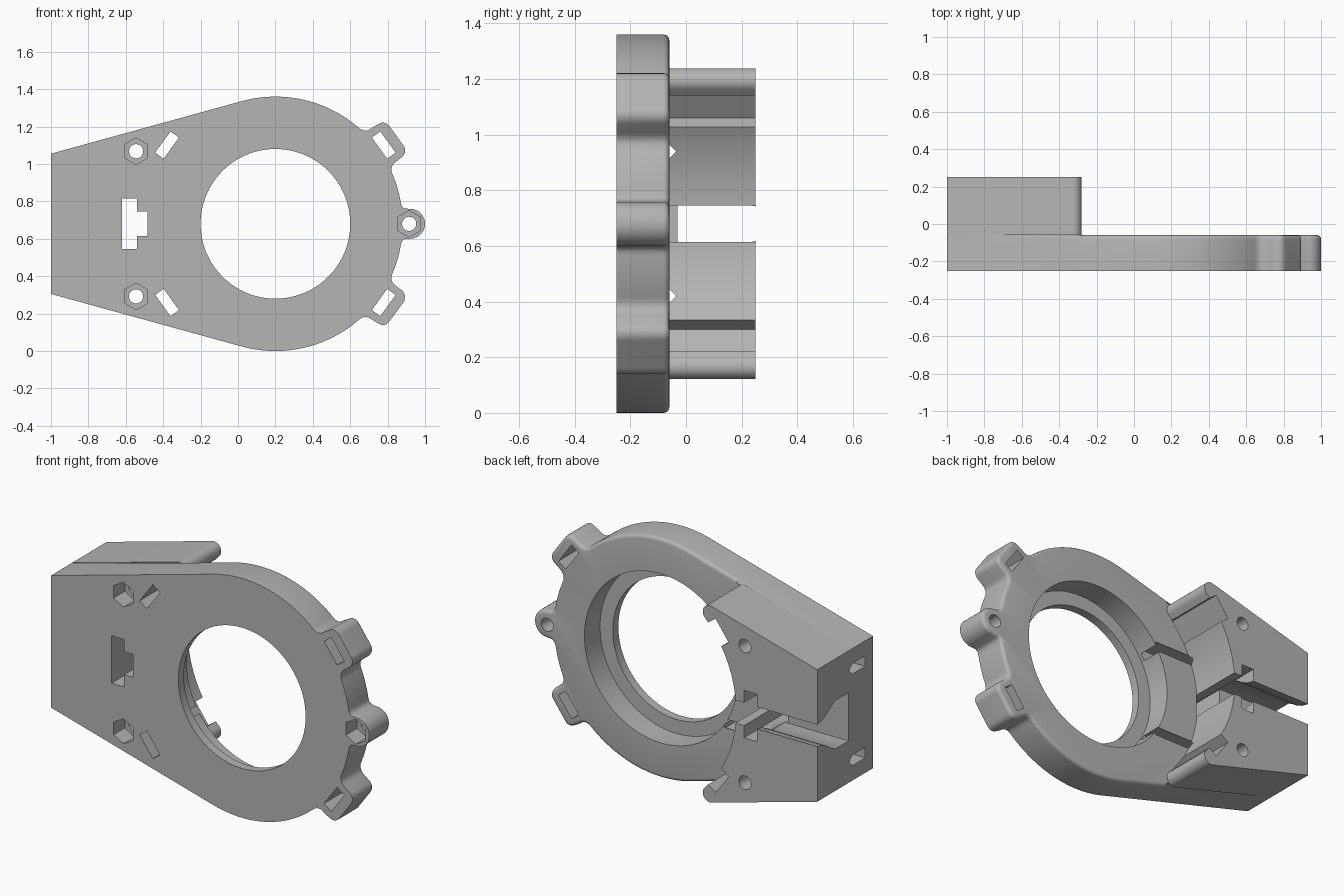
import bpy, bmesh, math
from mathutils import Vector

if "Cube" in bpy.data.objects:
    bpy.data.objects.remove(bpy.data.objects["Cube"])

grey = bpy.data.materials.new("plain_grey")
grey.use_nodes = True
grey.diffuse_color = (0.46, 0.46, 0.46, 1)
grey.node_tree.nodes["Principled BSDF"].inputs["Base Color"].default_value = grey.diffuse_color

CX, CZ, R = 0.2, 0.68, 0.68          # ring centre and outer radius
FRONT, STEP, BACK = -0.25, -0.06, 0.25
LUG = math.radians(36)               # direction of the slotted lugs
TANGENT = math.radians(105.4)        # where the straight sides leave the ring
MIRROR = (1, -1)


def polar(r, a, cx=CX, cz=CZ):
    return (cx + r * math.cos(a), cz + r * math.sin(a))


def circle(cx, cz, r, n, start=0.0):
    return [polar(r, start + math.tau * i / n, cx, cz) for i in range(n)]


def prism(name, pts, lo, hi, axis="y"):
    """Extrude a closed profile along y (x,z points) or x (y,z points)."""
    bm = bmesh.new()
    place = (lambda p, d: (p[0], d, p[1])) if axis == "y" else (lambda p, d: (d, p[0], p[1]))
    a = [bm.verts.new(place(p, lo)) for p in pts]
    b = [bm.verts.new(place(p, hi)) for p in pts]
    bm.faces.new(a)
    bm.faces.new(b[::-1])
    for i in range(len(pts)):
        j = (i + 1) % len(pts)
        bm.faces.new((a[j], a[i], b[i], b[j]))
    bmesh.ops.recalc_face_normals(bm, faces=bm.faces)
    mesh = bpy.data.meshes.new(name)
    bm.to_mesh(mesh)
    bm.free()
    mesh.materials.append(grey)
    obj = bpy.data.objects.new(name, mesh)
    bpy.context.collection.objects.link(obj)
    return obj


def turned_box(angle, r0, r1, half):
    """Rectangle set radially on the ring."""
    u = Vector((math.cos(angle), math.sin(angle)))
    v = Vector((-u.y, u.x))
    c = Vector((CX, CZ))
    return [tuple(c + u * r + v * t) for r, t in ((r0, -half), (r1, -half), (r1, half), (r0, half))]


# Outline of the ring with its lugs blended in
def smooth_min(a, b, k=0.045):
    h = max(k - abs(a - b), 0) / k
    return min(a, b) - h * h * k / 4


def distance(r, a):
    d = r - R
    x, z = r * math.cos(a), r * math.sin(a)
    d = smooth_min(d, math.hypot(x - 0.72, z) - 0.08)
    for s in MIRROR:
        u = r * math.cos(a - s * LUG) - 0.65
        v = r * math.sin(a - s * LUG)
        qx, qz = abs(u) - 0.105, abs(v) - 0.065
        box = math.hypot(max(qx, 0), max(qz, 0)) + min(max(qx, qz), 0) - 0.045
        d = smooth_min(d, box)
    return d


def edge_radius(a):
    lo, hi = 0.6, 0.9
    for _ in range(30):
        mid = (lo + hi) / 2
        lo, hi = (mid, hi) if distance(mid, a) < 0 else (lo, mid)
    return lo


STEPS = 280
outline = []
for i in range(STEPS + 1):
    a = TANGENT * (2 * i / STEPS - 1)
    outline.append(polar(edge_radius(a), a))
SPLIT = -0.28
top = outline[-1]
t = (top[0] - SPLIT) / (top[0] + 1)
split_z = top[1] + (1.055 - top[1]) * t
outline += [(SPLIT, split_z), (-1, 1.055), (-1, 2 * CZ - 1.055), (SPLIT, 2 * CZ - split_z)]
plate = prism("ring_plate", outline, FRONT, STEP)

# Rounded rear rim, stopping at the block
bm = bmesh.new()
bm.from_mesh(plate.data)
rim = [e for e in bm.edges
       if all(abs(v.co.y - STEP) < 1e-4 and v.co.x > SPLIT - 1e-3 for v in e.verts)
       and max(v.co.x for v in e.verts) > SPLIT + 1e-3]
bmesh.ops.bevel(bm, geom=rim, offset=0.02, segments=4, profile=0.5, affect="EDGES")
bm.to_mesh(plate.data)
bm.free()

# Rear block with a concave end and rounded tips
ARC, TIP = 0.69, 0.045
n = R - TIP
tip_r = ARC + TIP
tip_a = TANGENT + math.acos(n / tip_r)
tx, tz = polar(tip_r, tip_a)
half = [(-1, 1.055)]
for i in range(15):
    a = TANGENT + (tip_a - math.pi - TANGENT) * i / 14
    half.append(polar(TIP, a, tx, tz))
for i in range(1, 33):
    half.append(polar(ARC, tip_a + (math.pi - tip_a) * i / 32))
lower = [(x, 2 * CZ - z) for x, z in half[:-1]][::-1]
block = prism("clamp_block", half + lower, STEP, BACK)

# Cutters: the ring bore and its counterbore
plate_cuts = [prism("bore", circle(CX, CZ, 0.4, 128), -0.4, 0.4),
              prism("counterbore", circle(CX, CZ, 0.48, 128), -0.2, 0.4)]
block_cuts, shared = [], []

# Screw holes with hexagonal nut pockets
for x, z in ((-0.545, 1.068), (-0.545, 0.292), (0.915, CZ)):
    shared.append(prism("screw_hole", circle(x, z, 0.038, 32), -0.4, 0.4))
    plate_cuts.append(prism("nut_pocket", circle(x, z, 0.071, 6, math.pi / 2), -0.4, -0.15))

# Tangential slots, opened into grooves along the concave end
for s in MIRROR:
    for a in (s * LUG, math.pi - s * LUG):
        plate_cuts.append(prism("slot", turned_box(a, 0.688, 0.744, 0.07), -0.4, 0.0))
    block_cuts.append(prism("groove", turned_box(math.pi - s * LUG, 0.64, 0.744, 0.07), -0.2, 0.4))

# Pointed cable tunnels running lengthwise
for s in MIRROR:
    z = CZ + s * 0.26
    tunnel = [(-0.18, z - 0.03), (-0.065, z - 0.03), (-0.035, z), (-0.065, z + 0.03), (-0.18, z + 0.03)]
    shared.append(prism("tunnel", tunnel, -1.2, -0.2, "x"))

# T-shaped window
window = [(-0.62, 0.135), (-0.54, 0.135), (-0.54, 0.065), (-0.485, 0.065)]
window = window + [(x, -z) for x, z in window[::-1]]
shared.append(prism("window", [(x, CZ + z) for x, z in window], -0.4, 0.4))

# Lengthwise gap and the flared channel at the end
gap = [(-0.03, CZ - 0.06), (0.4, CZ - 0.06), (0.4, CZ + 0.06), (-0.03, CZ + 0.06)]
block_cuts.append(prism("gap", gap, -1.2, -0.3, "x"))
flare = [(-0.03, 0.137), (0.09, 0.137), (0.12, 0.12), (0.16, 0.093), (0.2, 0.074), (0.26, 0.06)]
flare = flare + [(y, -z) for y, z in flare[::-1]]
block_cuts.append(prism("channel", [(y, CZ + z) for y, z in flare], -1.2, -0.6, "x"))


def carve(obj, cutters):
    bpy.ops.object.select_all(action="DESELECT")
    bpy.context.view_layer.objects.active = obj
    obj.select_set(True)
    for c in cutters:
        mod = obj.modifiers.new("cut", "BOOLEAN")
        mod.operation, mod.solver, mod.object = "DIFFERENCE", "EXACT", c
        bpy.ops.object.modifier_apply(modifier=mod.name)
    bpy.ops.object.shade_smooth_by_angle(angle=math.radians(30))


carve(plate, plate_cuts + shared)
carve(block, block_cuts + shared)
for c in plate_cuts + block_cuts + shared:
    bpy.data.objects.remove(c)
